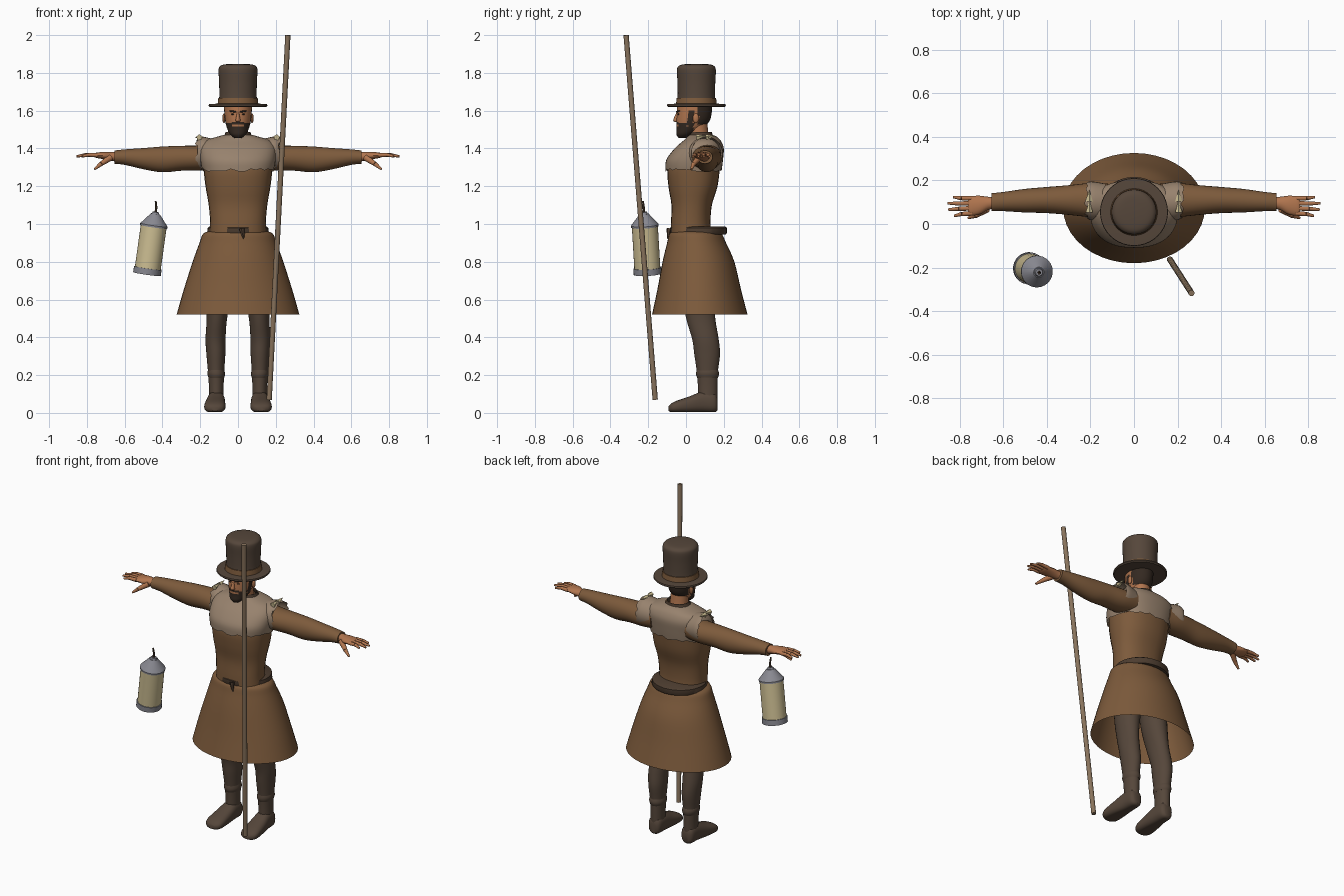
import bpy, bmesh, math, random
from mathutils import Vector

random.seed(4)
cube = bpy.data.objects.get("Cube")
if cube:
    bpy.data.objects.remove(cube, do_unlink=True)


def material(name, r, g, b):
    m = bpy.data.materials.new(name)
    m.use_nodes = True
    col = [(c / 255) ** 2.2 for c in (r, g, b)] + [1]
    m.diffuse_color = col
    m.node_tree.nodes["Principled BSDF"].inputs["Base Color"].default_value = col
    return m


BROWN = material("brown wool", 124, 91, 62)
TAN = material("faded tan cloth", 150, 129, 109)
DARK = material("dark felt", 86, 72, 61)
SKIN = material("skin", 176, 117, 80)
HAIR = material("dark hair", 55, 45, 38)
CREAM = material("cream horn", 206, 191, 147)
METAL = material("grey metal", 136, 136, 144)
WOOD = material("pale wood", 136, 115, 93)
LEATHER = material("belt leather", 78, 63, 51)
parts = []


def finish(name, bm, mats, paint=None):
    bmesh.ops.recalc_face_normals(bm, faces=bm.faces)
    if paint:
        for f in bm.faces:
            f.material_index = paint(f.calc_center_median())
    me = bpy.data.meshes.new(name)
    bm.to_mesh(me)
    bm.free()
    for m in mats:
        me.materials.append(m)
    ob = bpy.data.objects.new(name, me)
    bpy.context.collection.objects.link(ob)
    parts.append(ob)
    return ob


def smooth_rings(rings, sub):
    """Catmull-Rom interpolation between cross-sections."""
    out = []
    last = len(rings) - 1
    for i in range(last):
        quad = [rings[max(i - 1, 0)], rings[i], rings[i + 1], rings[min(i + 2, last)]]
        for k in range(sub):
            t = k / sub
            out.append([(2 * b + (c - a) * t + (2 * a - 5 * b + 4 * c - d) * t * t
                         + (3 * b - a - 3 * c + d) * t ** 3) / 2 for a, b, c, d in zip(*quad)])
    return out + [list(rings[-1])]


def loft(name, axis, rings, mats, n=28, sub=4, caps=(True, True), p=2.0,
         side=1, jag=0.0, paint=None, floor=None):
    """Rings are (position, centre a, centre b, radius a, radius b) along an axis."""
    bm = bmesh.new()
    loops = []
    for i, (t, a, b, ra, rb) in enumerate(smooth_rings(rings, sub)):
        loop = []
        for k in range(n):
            ang = math.tau * k / n
            c, s = math.cos(ang), math.sin(ang)
            u = a + ra * math.copysign(abs(c) ** (2 / p), c)
            v = b + rb * math.copysign(abs(s) ** (2 / p), s)
            w = t + (random.uniform(-jag, jag) if i == 0 else 0)
            x, y, z = {"x": (w, u, v), "y": (u, w, v), "z": (u, v, w)}[axis]
            z = z if floor is None else max(z, floor)
            loop.append(bm.verts.new((x * side, y, z)))
        loops.append(loop)
    for lo, hi in zip(loops, loops[1:]):
        for k in range(n):
            j = (k + 1) % n
            bm.faces.new((lo[k], lo[j], hi[j], hi[k]))
    for cap, loop in zip(caps, (loops[0], loops[-1])):
        if cap:
            bm.faces.new(loop)
    return finish(name, bm, mats, paint)


def rod(name, p0, p1, r0, r1, mat, n=12):
    bm = bmesh.new()
    p0, p1 = Vector(p0), Vector(p1)
    d = p1 - p0
    bmesh.ops.create_cone(bm, cap_ends=True, segments=n, radius1=r0, radius2=r1, depth=d.length)
    bmesh.ops.rotate(bm, verts=bm.verts, matrix=d.to_track_quat("Z", "Y").to_matrix())
    bmesh.ops.translate(bm, verts=bm.verts, vec=(p0 + p1) / 2)
    return finish(name, bm, [mat])


def ball(name, loc, size, mat):
    bm = bmesh.new()
    bmesh.ops.create_uvsphere(bm, u_segments=14, v_segments=8, radius=1)
    bmesh.ops.scale(bm, verts=bm.verts, vec=size)
    bmesh.ops.translate(bm, verts=bm.verts, vec=loc)
    return finish(name, bm, [mat])


# Coat body, skirt and belt
loft("torso", "z", [(.93, 0, .03, .15, .11), (1.0, 0, .025, .147, .105), (1.1, 0, .03, .155, .107),
                    (1.2, 0, .037, .172, .13), (1.3, 0, .042, .183, .138), (1.38, 0, .07, .185, .12),
                    (1.44, 0, .09, .15, .085)], [BROWN], p=2.3)
loft("skirt", "z", [(.52, 0, .073, .325, .253), (.65, 0, .07, .288, .222), (.8, 0, .066, .24, .19),
                    (.9, 0, .056, .204, .156), (.95, 0, .05, .183, .137), (.963, 0, .045, .14, .1)],
     [BROWN], n=40, caps=(False, True))
loft("belt", "z", [(.945, 0, .066, .158, .146), (.953, 0, .066, .164, .15), (.98, 0, .066, .16, .15),
                   (.987, 0, .066, .15, .14)], [LEATHER], n=36, sub=1)
rod("belt_knot", (.02, -.088, .975), (.03, -.096, .92), .016, .003, LEATHER, 6)

# Ragged shoulder cape
loft("cape", "z", [(1.285, 0, .04, .19, .149), (1.34, 0, .046, .2, .15), (1.4, 0, .07, .202, .13),
                   (1.44, 0, .085, .175, .1), (1.462, 0, .085, .11, .078), (1.472, 0, .08, .075, .06)],
     [TAN], n=40, p=2.3, caps=(False, False), jag=.008)
loft("collar", "z", [(1.452, 0, .08, .086, .07), (1.475, 0, .078, .07, .062), (1.488, 0, .078, .066, .06)],
     [LEATHER], caps=(False, False), jag=.008)

# Neck and head, with hair and beard painted by region
loft("neck", "z", [(1.41, 0, .08, .065, .06), (1.46, 0, .07, .055, .052), (1.54, 0, .06, .052, .052)], [SKIN])


def head_paint(c):
    beard = c.z < 1.518 and c.y < .035
    moustache = c.y < -.02 and 1.528 < c.z < 1.542 and abs(c.x) < .036
    sideburn = abs(c.x) > .045 and .008 < c.y < .04 and c.z < 1.6
    chin_side = c.y < 0 and abs(c.x) > .03 and c.z < 1.535
    scalp = c.y > .065 and c.z > 1.53
    return 1 if beard or moustache or sideburn or chin_side or scalp else 0


loft("head", "z", [(1.456, 0, -.018, .02, .022), (1.475, 0, -.005, .042, .046), (1.505, 0, .018, .057, .068),
                   (1.54, 0, .035, .067, .086), (1.58, 0, .043, .072, .092), (1.64, 0, .047, .074, .092)],
     [SKIN, HAIR], n=36, sub=6, paint=head_paint)
loft("nose", "z", [(1.541, 0, -.05, .009, .009), (1.549, 0, -.053, .013, .015), (1.575, 0, -.048, .008, .01),
                   (1.595, 0, -.042, .006, .006)], [SKIN], n=12)
for s, word in ((1, "left"), (-1, "right")):
    ball(word + "_ear", (s * .074, .052, 1.56), (.009, .016, .026), SKIN)
    ball(word + "_eye", (s * .027, -.039, 1.581), (.011, .006, .004), HAIR)
    rod(word + "_brow", (s * .012, -.049, 1.594), (s * .045, -.034, 1.598), .005, .003, HAIR, 6)

# Tall hat
loft("hat_brim", "z", [(1.62, 0, .055, .085, .085), (1.62, 0, .055, .15, .15), (1.626, 0, .055, .156, .156),
                       (1.634, 0, .055, .154, .154), (1.638, 0, .055, .1, .1)], [DARK], n=40, sub=1)
loft("hat_crown", "z", [(1.632, 0, .055, .102, .102), (1.68, 0, .055, .099, .099), (1.75, 0, .055, .1, .1),
                        (1.815, 0, .055, .103, .103), (1.836, 0, .055, .094, .094),
                        (1.845, 0, .055, .07, .07), (1.848, 0, .055, .02, .02)], [DARK], n=40)
loft("hat_band", "z", [(1.635, 0, .055, .108, .108), (1.668, 0, .055, .104, .104)], [BROWN], n=40, sub=1)

# Limbs, built once per side
for s, word in ((1, "left_"), (-1, "right_")):
    loft(word + "sleeve", "x", [(.12, .11, 1.36, .075, .07), (.2, .11, 1.35, .078, .066),
                                (.3, .11, 1.348, .068, .066), (.4, .11, 1.342, .06, .068),
                                (.5, .107, 1.346, .054, .056), (.6, .103, 1.354, .044, .041),
                                (.655, .1, 1.354, .041, .035)], [BROWN], side=s)
    loft(word + "cape_shoulder", "x", [(.218, .11, 1.372, .082, .088), (.19, .105, 1.375, .09, .088),
                                       (.13, .1, 1.37, .085, .08)], [TAN], side=s, caps=(False, False), jag=.012)
    for k, y in enumerate((.075, .125)):
        rod(word + "shoulder_tatter_%d" % (k + 1), (s * .205, y - .02, 1.458), (s * .205, y + .03, 1.466),
            .017, .001, CREAM, 5)

    # Hand
    loft(word + "palm", "x", [(.635, .098, 1.355, .028, .026), (.67, .095, 1.358, .03, .024),
                              (.71, .087, 1.362, .043, .02), (.75, .083, 1.364, .044, .014),
                              (.762, .083, 1.364, .036, .009)], [SKIN], n=18, side=s)
    for k, reach in enumerate((.825, .852, .855, .83)):
        y = .049 + .023 * k
        mid = (s * (reach + .755) / 2, y - .003 + .001 * k, 1.366)
        rod(word + "finger_%d" % (k + 1), (s * .745, y, 1.364), mid, .0115, .01, SKIN, 10)
        rod(word + "fingertip_%d" % (k + 1), mid, (s * reach, y - .012 + .006 * k, 1.358), .01, .006, SKIN, 10)
    rod(word + "thumb", (s * .675, .07, 1.352), (s * .725, .04, 1.318), .018, .012, SKIN)
    rod(word + "thumb_tip", (s * .725, .04, 1.318), (s * .76, .028, 1.29), .012, .006, SKIN)

    # Leg and boot
    loft(word + "leg", "z", [(.05, .115, .115, .038, .05), (.14, .115, .115, .039, .052),
                             (.22, .116, .113, .043, .056), (.31, .117, .112, .05, .068),
                             (.39, .119, .103, .053, .07), (.5, .112, .078, .054, .077),
                             (.65, .1, .06, .07, .085), (.9, .085, .05, .08, .09)], [DARK], side=s)
    loft(word + "boot_cuff", "z", [(.185, .115, .114, .041, .054), (.2, .115, .114, .046, .06),
                                   (.215, .116, .114, .046, .06), (.23, .116, .113, .042, .056)],
         [DARK], side=s, sub=2)
    loft(word + "foot", "y", [(.167, .115, .045, .022, .03), (.15, .115, .055, .04, .052),
                              (.09, .116, .058, .046, .056), (.02, .12, .044, .053, .044),
                              (-.05, .123, .032, .056, .032), (-.08, .123, .026, .045, .022),
                              (-.093, .122, .022, .022, .012)], [DARK], side=s, p=2.5, floor=.004)

# Walking staff
rod("staff", (.165, -.163, .07), (.264, -.317, 2), .014, .014, WOOD, 14)

# Lantern, slightly tilted along its own axis
foot, peak = Vector((-.482, -.203, .735)), Vector((-.436, -.222, 1.06))


def lantern_part(name, t0, t1, r0, r1, mat, n=28):
    rod(name, foot.lerp(peak, t0), foot.lerp(peak, t1), r0, r1, mat, n)


lantern_part("lantern_base", 0, .1, .074, .074, METAL)
lantern_part("lantern_panes", .1, .79, .069, .069, CREAM)
lantern_part("lantern_roof_rim", .77, .8, .073, .073, METAL)
lantern_part("lantern_roof", .8, .98, .073, .024, METAL)
lantern_part("lantern_cap", .98, 1.01, .02, .016, METAL)
lantern_part("lantern_hook", 1.0, 1.09, .007, .006, LEATHER, 8)
rod("lantern_hook_end", foot.lerp(peak, 1.08), (-.436, -.228, 1.122), .006, .005, LEATHER, 8)

# Smooth shading with crisp edges
bpy.ops.object.select_all(action="DESELECT")
for ob in parts:
    ob.select_set(True)
bpy.context.view_layer.objects.active = parts[0]
bpy.ops.object.shade_smooth_by_angle(angle=math.radians(40))
